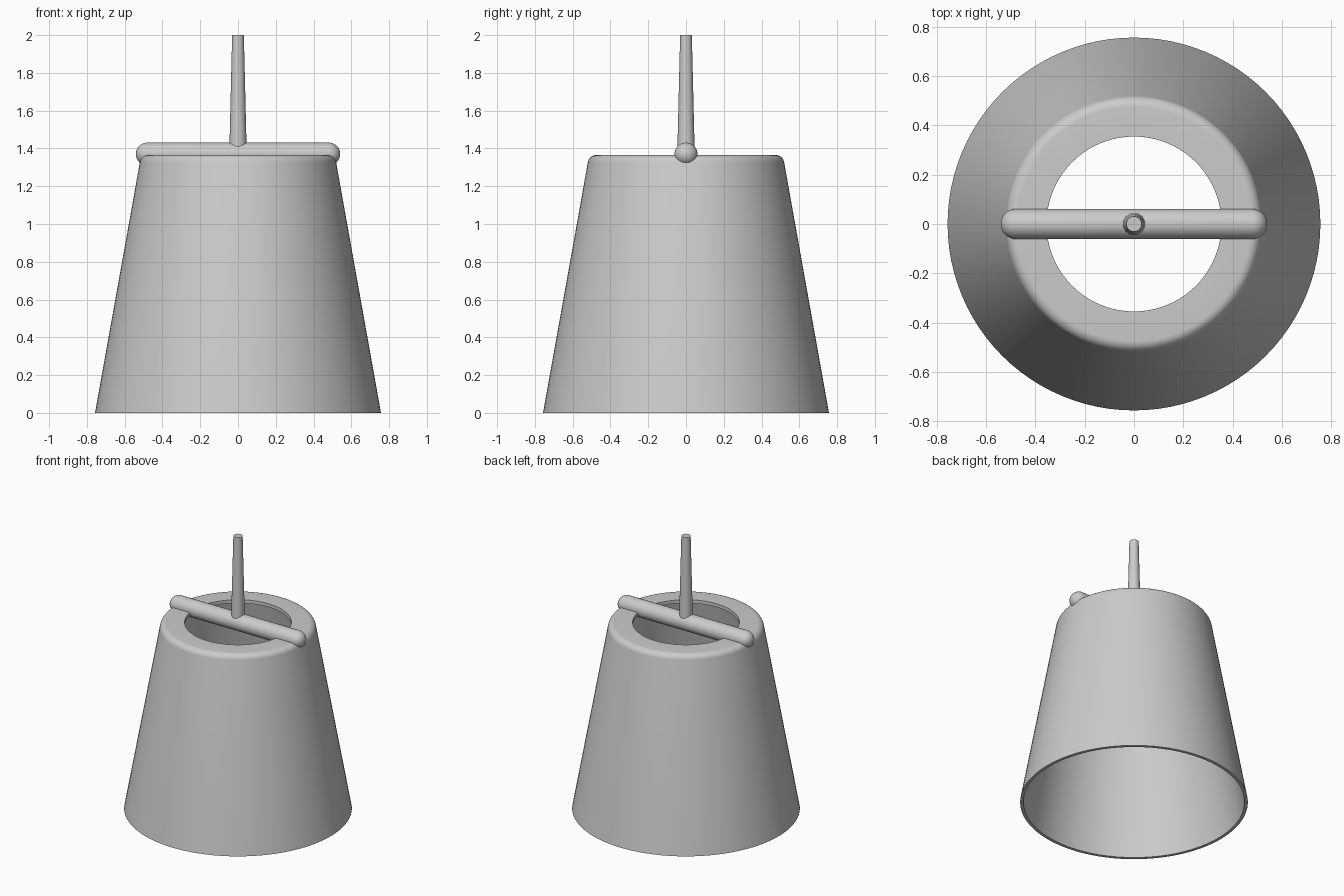
import bpy
import math

cube = bpy.data.objects.get("Cube")
if cube:
    bpy.data.objects.remove(cube, do_unlink=True)

grey = bpy.data.materials.new("light grey")
grey.use_nodes = True
colour = (0.6, 0.6, 0.6, 1)
grey.diffuse_color = colour
grey.node_tree.nodes["Principled BSDF"].inputs["Base Color"].default_value = colour


def arc(cx, cz, r, start, end, steps=8):
    """Points on an arc in the profile plane, angles in degrees."""
    angles = [math.radians(start + (end - start) * i / steps) for i in range(steps + 1)]
    return [(cx + r * math.cos(a), cz + r * math.sin(a)) for a in angles]


def lathe(name, profile, sides, closed=False, sharp=35):
    """Spin a (radius, height) profile around z; zero radii become poles."""
    verts, faces, rings = [], [], []
    for r, z in profile:
        count = 1 if r < 1e-5 else sides
        rings.append([len(verts) + i % count for i in range(sides)])
        for i in range(count):
            a = math.tau * i / sides
            verts.append((r * math.cos(a), r * math.sin(a), z))
    pairs = list(zip(rings, rings[1:]))
    if closed:
        pairs.append((rings[-1], rings[0]))
    for low, high in pairs:
        for i in range(sides):
            j = (i + 1) % sides
            quad = [low[i], low[j], high[j], high[i]]
            faces.append(list(dict.fromkeys(quad)))
    mesh = bpy.data.meshes.new(name)
    mesh.from_pydata(verts, [], faces)
    mesh.materials.append(grey)
    obj = bpy.data.objects.new(name, mesh)
    bpy.context.collection.objects.link(obj)
    bpy.ops.object.select_all(action="DESELECT")
    obj.select_set(True)
    bpy.context.view_layer.objects.active = obj
    bpy.ops.object.shade_smooth_by_angle(angle=math.radians(sharp))
    return obj


# Hollow tapered shade with a rounded shoulder and an open top
outer = [(0.757, 0)] + arc(0.475, 1.32, 0.045, 10, 90)
inner = [(0.355, 1.365), (0.355, 1.34)] + arc(0.47, 1.315, 0.025, 90, 10) + [(0.735, 0)]
lathe("shade", outer + inner, 96, closed=True)

# Crossbar with domed ends, resting across the opening
half, radius = 0.48, 0.061
bar = lathe("crossbar", arc(0, -half, radius, -90, 0) + arc(0, half, radius, 0, 90), 32)
bar.rotation_euler.y = math.pi / 2
bar.location.z = 1.37

# Tapered stem rising from the crossbar
lathe("stem", [(0, 1.38), (0.046, 1.38), (0.031, 2), (0, 2)], 32)
